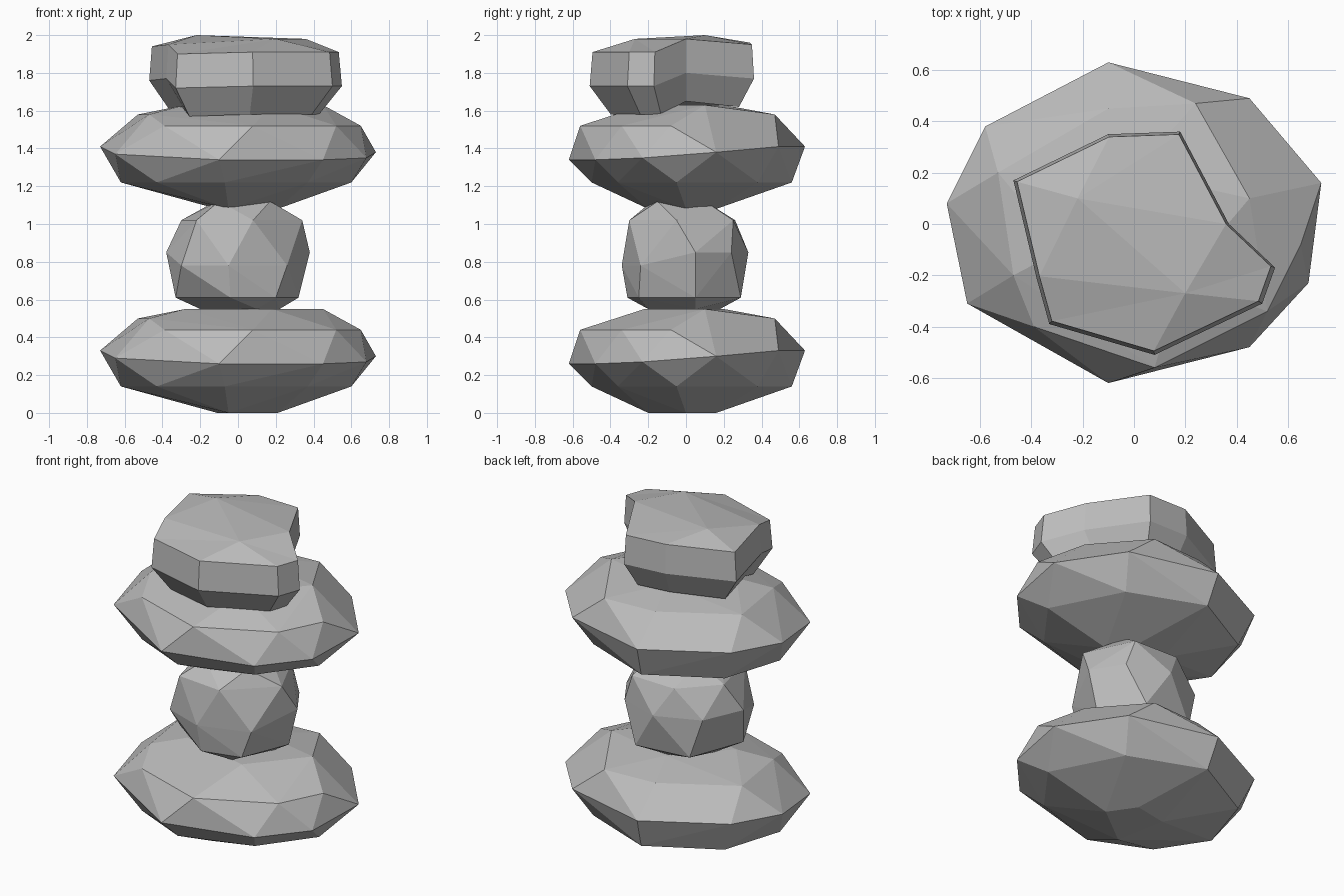
import bpy
import bmesh

default_cube = bpy.data.objects.get("Cube")
if default_cube:
    bpy.data.objects.remove(default_cube, do_unlink=True)

# Single plain stone colour
stone = bpy.data.materials.new("stone_grey")
stone.use_nodes = True
colour = (0.5, 0.5, 0.5, 1)
stone.diffuse_color = colour
stone.node_tree.nodes["Principled BSDF"].inputs["Base Color"].default_value = colour


def finish(bm, name):
    """Turn the bmesh into a flat shaded stone object."""
    bmesh.ops.recalc_face_normals(bm, faces=bm.faces)
    mesh = bpy.data.meshes.new(name)
    bm.to_mesh(mesh)
    bm.free()
    mesh.materials.append(stone)
    stone_object = bpy.data.objects.new(name, mesh)
    bpy.context.scene.collection.objects.link(stone_object)
    return stone_object


def ring(height, *corners):
    """Level ring of corners given as (x, y)."""
    return [(x, y, height) for x, y in corners]


def faceted_stone(name, points, lift=0):
    """Wrap a rough convex stone around a few corner points."""
    bm = bmesh.new()
    for x, y, z in points:
        bm.verts.new((x, y, z + lift))
    bmesh.ops.convex_hull(bm, input=bm.verts[:], use_existing_faces=False)
    loose = [vert for vert in bm.verts if not vert.link_faces]
    bmesh.ops.delete(bm, geom=loose, context="VERTS")
    return finish(bm, name)


def slab_stone(name, outline, levels, crown, crown_faces):
    """Loft scaled copies of an outline, then close it with a faceted crown."""
    bm = bmesh.new()
    loops = []
    for scale, drop in levels:
        loops.append([bm.verts.new((x * scale, y * scale, z - drop))
                      for x, y, z in outline])
    count = len(outline)
    for upper, lower in zip(loops, loops[1:]):
        for i in range(count):
            j = (i + 1) % count
            bm.faces.new((upper[i], upper[j], lower[j], lower[i]))
    bottom = bm.faces.new(loops[-1])
    bmesh.ops.triangulate(bm, faces=[bottom])

    # Crown faces fan from each peak across a run of outline corners
    peaks = [bm.verts.new(point) for point in crown]
    for peak, run in zip(peaks, crown_faces):
        corners = [loops[0][i % count] for i in run]
        for first, second in zip(corners, corners[1:]):
            bm.faces.new((peak, first, second))
    # Two triangles bridge the ridge between the peaks
    for run in crown_faces:
        bm.faces.new((peaks[0], peaks[1], loops[0][run[0] % count]))
    return finish(bm, name)


# Wide flat stone, used twice in the stack
wide_stone = [
    (-.1, .63, .33), (.45, .49, .33), (.73, .16, .3), (.68, -.23, .27),
    (.45, -.48, .26), (-.1, -.62, .26), (-.65, -.31, .29), (-.73, .08, .33),
    (-.58, .38, .34),
]
wide_stone += ring(.44, (.08, -.56), (.52, -.34), (.65, -.08), (-.39, -.4))
wide_stone += ring(.5, (-.47, -.2), (-.53, .2), (.24, .47), (-.1, .45))
wide_stone += ring(.55, (.45, .1), (.18, -.22), (-.28, -.1), (0, .2))
wide_stone += ring(.14, (-.62, -.05), (-.43, -.34), (-.07, -.5), (.37, -.36),
                   (.6, -.05), (.38, .38), (-.08, .56), (-.5, .33))
wide_stone += ring(0, (-.11, .12), (.21, 0), (-.05, -.2), (.1, .16))

faceted_stone("bottom_wide_stone", wide_stone)
faceted_stone("upper_wide_stone", wide_stone, lift=1.08)

# Small round stone between the wide ones
round_stone = (
    ring(.55, (-.2, 0), (.1, -.2), (0, .18), (.22, .05))
    + ring(.61, (-.33, -.1), (-.04, -.31), (.2, -.25), (.32, .05),
           (.15, .29), (-.2, .25))
    + ring(.78, (-.05, -.34), (.26, -.24), (-.3, -.25))
    + ring(.85, (.38, .05), (.26, .24), (0, .33), (-.27, .22), (-.38, -.03))
    + ring(1.02, (-.22, -.27), (.08, -.3), (.34, -.05), (.2, .25),
           (-.1, .26), (-.3, .05))
    + ring(1.12, (-.1, -.18), (.17, -.15), (.15, .1), (-.12, .05))
)
faceted_stone("round_stone", round_stone)

# Notched slab on top, its outline runs counter-clockwise from the front
slab_outline = [
    (.08, -.51, 1.91), (.5, -.31, 1.91), (.55, -.17, 1.91), (.37, 0, 1.98),
    (.18, .36, 1.95), (-.1, .35, 1.96), (-.47, .17, 1.94), (-.38, -.21, 1.95),
    (-.33, -.39, 1.9),
]
slab_stone(
    "top_slab_stone",
    slab_outline,
    levels=[(.97, 0), (1, .18), (.78, .33)],
    crown=[(-.22, .1, 2), (.2, -.27, 1.98)],
    crown_faces=[range(3, 8), range(7, 13)],
)
